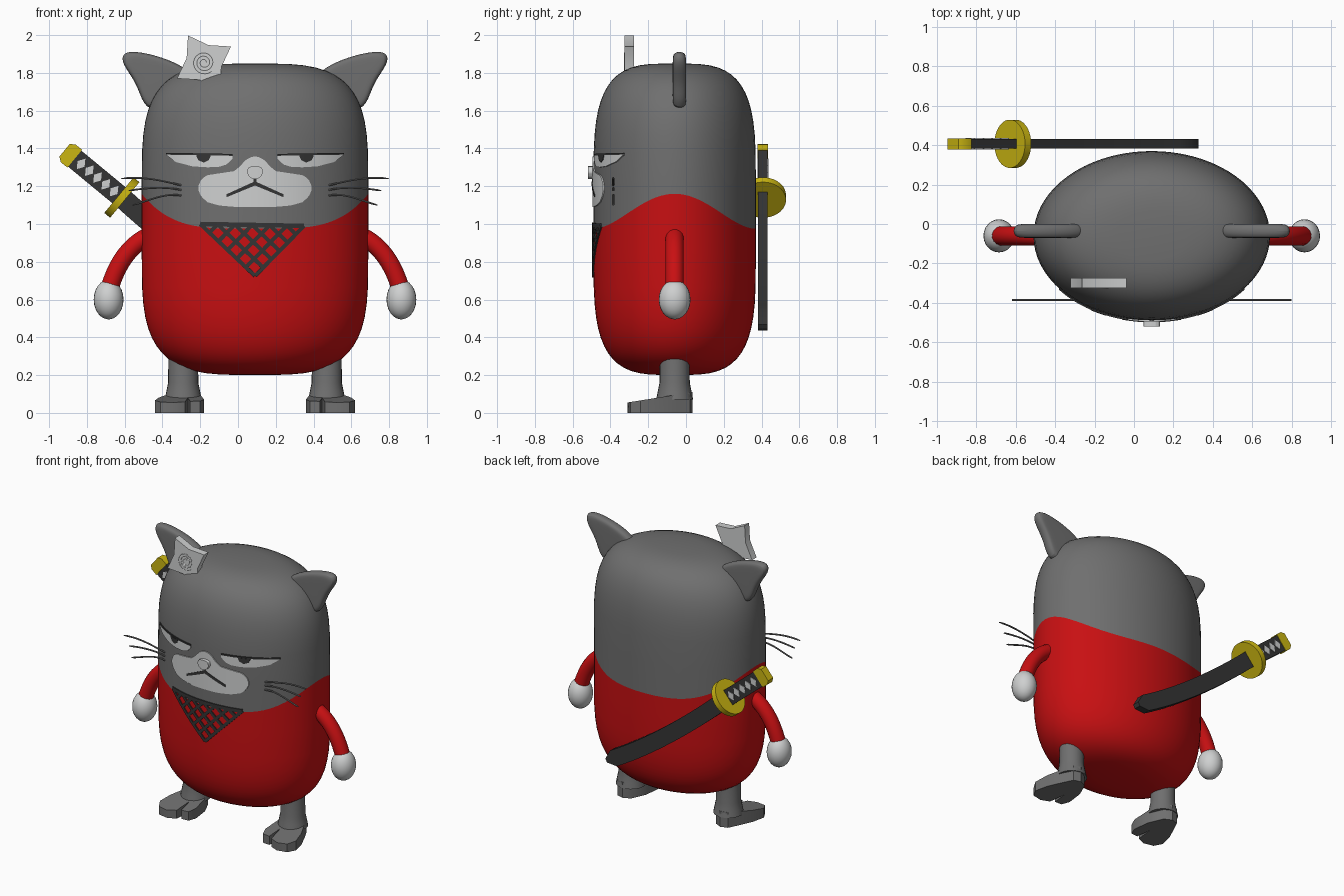
import bpy, bmesh, math
from mathutils import Vector
from mathutils.geometry import interpolate_bezier

cube = bpy.data.objects.get("Cube")
if cube:
    bpy.data.objects.remove(cube, do_unlink=True)

CX, CY = 0.09, -0.06      # body axis
RX, RY = 0.60, 0.43       # body half width and depth
parts = []


def material(name, r, g, b):
    m = bpy.data.materials.new(name)
    m.use_nodes = True
    m.diffuse_color = (r, g, b, 1)
    m.node_tree.nodes["Principled BSDF"].inputs["Base Color"].default_value = (r, g, b, 1)
    return m


GREY = material("fur_grey", 0.16, 0.16, 0.16)
RED = material("suit_red", 0.58, 0.005, 0.006)
PALE = material("pale_grey", 0.62, 0.63, 0.63)
DARK = material("charcoal", 0.035, 0.035, 0.035)
GOLD = material("gold_yellow", 0.60, 0.47, 0.006)


def loft(name, rings, *mats):
    """Skin closed rings of points and cap both ends."""
    bm = bmesh.new()
    rows = [[bm.verts.new(p) for p in ring] for ring in rings]
    n = len(rows[0])
    for a, b in zip(rows, rows[1:]):
        for i in range(n):
            j = (i + 1) % n
            bm.faces.new((a[i], a[j], b[j], b[i]))
    bm.faces.new(rows[0][::-1])
    bm.faces.new(rows[-1])
    bmesh.ops.recalc_face_normals(bm, faces=bm.faces)
    me = bpy.data.meshes.new(name)
    bm.to_mesh(me)
    bm.free()
    ob = bpy.data.objects.new(name, me)
    bpy.context.collection.objects.link(ob)
    for m in mats:
        me.materials.append(m)
    parts.append(ob)
    return ob


def ellipse(x, y, z, rx, ry, n=24):
    return [(x + rx * math.cos(t), y + ry * math.sin(t), z)
            for t in (2 * math.pi * i / n for i in range(n))]


def prism(name, outline, y0, y1, mat):
    return loft(name, [[(x, y, z) for x, z in outline] for y in (y0, y1)], mat)


def tube(name, path, width, depth, y, mat, sides=12, end=1.0):
    """Tube along a path in the xz plane; four sides give a flat bar."""
    path = [Vector(p) for p in path]
    k = math.sqrt(2) if sides == 4 else 1
    rings = []
    for i, p in enumerate(path):
        t = (path[min(i + 1, len(path) - 1)] - path[max(i - 1, 0)]).normalized()
        w = width * (end if i == len(path) - 1 else 1)
        ring = []
        for j in range(sides):
            a = 2 * math.pi * (j + 0.5) / sides
            u, v = k * w / 2 * math.cos(a), k * depth / 2 * math.sin(a)
            ring.append((p.x - t.y * u, y + v, p.y + t.x * u))
        rings.append(ring)
    return loft(name, rings, mat)


def bez(a, b, c, d, n=14):
    return interpolate_bezier(Vector(a), Vector(b), Vector(c), Vector(d), n)


def skin_y(x, off):
    return CY - RY * math.sqrt(max(0, 1 - ((x - CX) / RX) ** 2)) - off


def sample(pts, x):
    for (x0, z0), (x1, z1) in zip(pts, pts[1:]):
        if x <= x1 + 1e-6:
            return z0 + (z1 - z0) * (x - x0) / (x1 - x0)
    return pts[-1][1]


def plate(name, top, bottom, mat, off=0.006, s=1, n=30):
    """Thin plate hugging the body front, x measured from the body axis."""
    x0, x1 = top[0][0], top[-1][0]
    rings = []
    for i in range(n + 1):
        d = x0 + (x1 - x0) * i / n
        x, zt, zb = CX + s * d, sample(top, d), sample(bottom, d)
        yo, yi = skin_y(x, off), skin_y(x, -0.003)
        rings.append([(x, yo, zb), (x, yo, zt), (x, yi, zt), (x, yi, zb)])
    return loft(name, rings, mat)


def strap(name, a, b, w, mat, off=0.007, n=10):
    """Thin straight band painted on the body front."""
    a, b = Vector(a), Vector(b)
    t = (b - a).normalized() * w / 2
    rings = []
    for i in range(n + 1):
        p = a.lerp(b, i / n)
        q, r = (p.x - t.y + CX, p.y + t.x), (p.x + t.y + CX, p.y - t.x)
        rings.append([(v[0], skin_y(v[0], o), v[1])
                      for v, o in ((q, off), (r, off), (r, -0.003), (q, -0.003))])
    return loft(name, rings, mat)


def mirrored(half):
    return [(-x, z) for x, z in half] + [(x, z) for x, z in half[::-1] if x > 0]


# Body: rounded barrel whose colour seam rises at the sides
def seam(c):
    return 0.975 + 0.185 * min(1, abs(c)) ** 4


P, N, SEG = 2 / 3.5, 14, 72
arc = [math.radians(89.6 * k / N) for k in range(N + 1)]
rows = [(math.cos(a) ** P, 0.85 - 0.65 * math.sin(a) ** P) for a in arc[::-1]]
rows += [(1, None)] + [(math.cos(a) ** P, 1.2 + 0.65 * math.sin(a) ** P) for a in arc]
rings = []
for r, z in rows:
    ring = ellipse(CX, CY, 0, RX * r, RY * r, SEG)
    rings.append([(x, y, seam((x - CX) / RX) if z is None else z) for x, y, _ in ring])
body = loft("body", rings, RED, GREY)
for p in body.data.polygons:
    p.material_index = int(p.center.z > seam((p.center.x - CX) / RX))

# Muzzle, nose and mouth
plate("muzzle",
      mirrored([(0.30, 1.20), (0.285, 1.235), (0.255, 1.258), (0.19, 1.268), (0.11, 1.28),
                (0.08, 1.305), (0.05, 1.338), (0.02, 1.355), (0, 1.357)]),
      mirrored([(0.30, 1.18), (0.285, 1.145), (0.25, 1.115), (0.19, 1.098), (0.10, 1.09),
                (0, 1.09)]), PALE, n=48)
plate("nose", mirrored([(0.042, 1.28), (0.036, 1.298), (0.02, 1.305), (0, 1.306)]),
      mirrored([(0.042, 1.27), (0.03, 1.25), (0.015, 1.24), (0, 1.238)]), PALE, off=0.03)
plate("mouth", [(-0.15, 1.158), (0, 1.226), (0.15, 1.158)],
      [(-0.15, 1.142), (0, 1.204), (0.15, 1.142)], DARK, off=0.009)
strap("mouth_cleft", (0, 1.21), (0, 1.245), 0.018, DARK, off=0.009)

# Net bib: crossing bands inside a triangle
A, B, C = Vector((-0.29, 1.0)), Vector((0.26, 0.99)), Vector((0.0, 0.725))
for i in range(6):
    strap("bib_band_a", A.lerp(B, i / 6), C.lerp(B, i / 6), 0.021, DARK)
    strap("bib_band_b", B.lerp(A, i / 6), C.lerp(A, i / 6), 0.021, DARK)
strap("bib_top", A, B, 0.024, DARK, n=20)

for s, side in ((1, "left_"), (-1, "right_")):
    def X(d):
        return CX + s * d

    # Sleepy eyes
    plate(side + "eye", [(0.12, 1.365), (0.47, 1.37)],
          [(0.12, 1.345), (0.15, 1.315), (0.19, 1.303), (0.25, 1.30), (0.33, 1.305),
           (0.42, 1.328), (0.47, 1.365)], PALE, s=s)
    plate(side + "pupil", [(0.235, 1.364), (0.31, 1.364)],
          [(0.235, 1.358), (0.245, 1.338), (0.272, 1.325), (0.30, 1.338), (0.31, 1.358)],
          DARK, off=0.009, s=s)
    strap(side + "eyelid", (s * 0.12, 1.366), (s * 0.47, 1.372), 0.01, DARK)

    # Whiskers
    for z0, x1, z1 in ((1.205, 0.71, 1.24), (1.18, 0.67, 1.176), (1.15, 0.65, 1.10)):
        path = bez((X(0.39), z0), (X(0.48), z0 + 0.02), (X(0.58), z1 + 0.015), (X(x1), z1))
        tube(side + "whisker", path, 0.011, 0.011, -0.385, GREY, sides=6, end=0.3)

    # Ear: cushion-shaped paddle
    outline = [(0.30, 1.78), (0.40, 1.85), (0.52, 1.895), (0.64, 1.92), (0.705, 1.91),
               (0.71, 1.86), (0.67, 1.80), (0.62, 1.72), (0.585, 1.60), (0.48, 1.60),
               (0.36, 1.68)]
    rings = [[(X(0.52 + (x - 0.52) * k), -0.035 + y, 1.77 + (z - 1.77) * k)
              for x, z in outline]
             for k, y in ((0.72, -0.036), (0.92, -0.032), (1, 0), (0.92, 0.032), (0.72, 0.036))]
    ear = loft(side + "ear", rings, GREY)
    ear.modifiers.new("round", "SUBSURF").levels = 2
    ear.modifiers["round"].render_levels = 2

    # Arm and mitten
    tube(side + "arm", bez((X(0.54), 0.945), (X(0.66), 0.90), (X(0.735), 0.79), (X(0.775), 0.64)),
         0.098, 0.098, CY, RED, sides=16)
    rings = [ellipse(X(0.775), CY, 0.6 - 0.105 * math.cos(a), 0.079 * math.sin(a),
                     0.084 * math.sin(a))
             for a in (math.pi * (k + 0.2) / 12.4 for k in range(13))]
    loft(side + "hand", rings, PALE)

    # Leg and split-toe foot
    loft(side + "leg", [ellipse(X(0.38), CY, z, r, r) for r, z in
                        ((0.098, 0.07), (0.09, 0.11), (0.08, 0.16), (0.078, 0.36))], GREY)
    sole = [(0.33, 0.01), (0.38, 0.035), (0.43, 0.02), (0.465, -0.05), (0.51, -0.15),
            (0.53, -0.24), (0.50, -0.295), (0.43, -0.31), (0.37, -0.285), (0.355, -0.16),
            (0.343, -0.27), (0.29, -0.265), (0.27, -0.21), (0.285, -0.09)]
    loft(side + "foot", [[(X(x), y, 0) for x, y in sole],
                         [(X(x), y, 0.055 + 0.16 * (y + 0.31)) for x, y in sole]], GREY)

# Throwing star with a raised spiral
star = []
for i in range(8):
    a, r = math.radians(120.6 + 45 * i), (0.166, 0.095)[i % 2]
    star.append((-0.18 + r * math.cos(a), 1.855 + r * math.sin(a)))
prism("throwing_star", star, -0.325, -0.275, PALE)
spiral = [(-0.18 + (0.012 + 0.05 * k / 60) * math.cos(k * 0.3),
           1.855 + (0.012 + 0.05 * k / 60) * math.sin(k * 0.3)) for k in range(61)]
tube("star_spiral", spiral, 0.006, 0.006, -0.325, PALE, sides=6)

# Sword on the back
SY = 0.407
guard, butt = Vector((-0.615, 1.14)), Vector((-0.872, 1.352))
axis = (butt - guard).normalized()
cross = Vector((-axis.y, axis.x))
tube("scabbard", bez(guard, (-0.35, 0.90), (0.0, 0.62), (0.32, 0.455), 18),
     0.11, 0.05, SY, DARK, sides=4, end=0.25)
tube("sword_grip", [guard, butt], 0.11, 0.05, SY, DARK, sides=4)
tube("sword_guard", [guard - axis * 0.02, guard + axis * 0.02], 0.245, 0.245, SY, GOLD, sides=32)
tube("sword_pommel", [butt - axis * 0.01, butt + axis * 0.035, butt + axis * 0.06],
     0.122, 0.056, SY, GOLD, sides=4, end=0.7)
for i in range(5):
    c = guard.lerp(butt, 0.16 + 0.17 * i)
    diamond = [c + axis * 0.024, c + cross * 0.036, c - axis * 0.024, c - cross * 0.036]
    prism("grip_diamond", diamond, SY - 0.029, SY + 0.029, PALE)

# Smooth shading with sharp edges kept
bpy.ops.object.select_all(action="DESELECT")
for ob in parts:
    ob.select_set(True)
bpy.context.view_layer.objects.active = body
bpy.ops.object.shade_smooth_by_angle(angle=math.radians(40))
